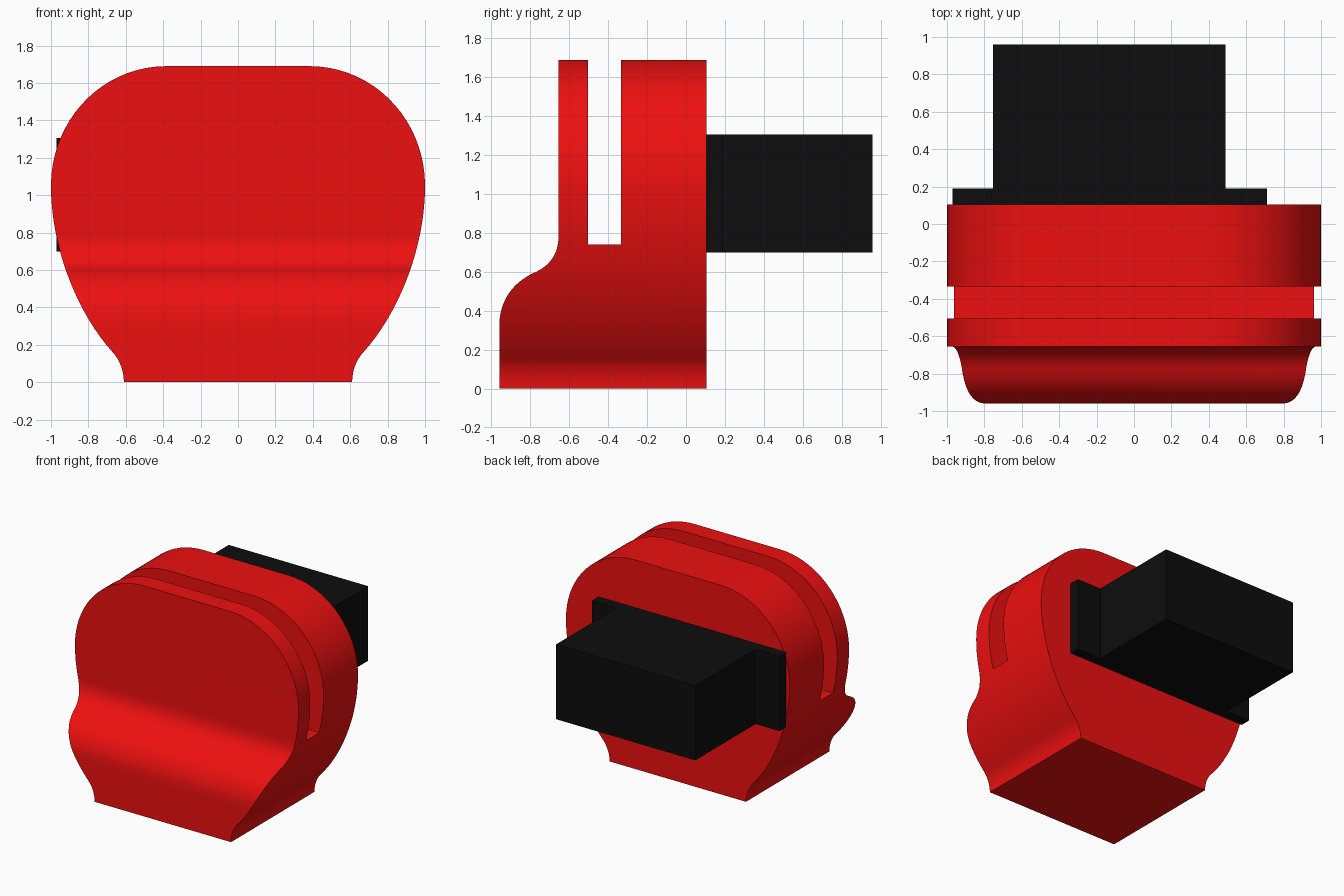
import bpy, bmesh
from math import radians
from mathutils import Vector
from mathutils.geometry import interpolate_bezier

if "Cube" in bpy.data.objects:
    bpy.data.objects.remove(bpy.data.objects["Cube"])


def material(name, colour):
    m = bpy.data.materials.new(name)
    m.diffuse_color = (*colour, 1)
    m.use_nodes = True
    m.node_tree.nodes["Principled BSDF"].inputs["Base Color"].default_value = m.diffuse_color
    return m


def curve(a, b, c, d, n=14):
    pts = interpolate_bezier(*(Vector((*p, 0)) for p in (a, b, c, d)), n)
    return [(p.x, p.y) for p in pts]


def chain(*parts):
    # join point runs, dropping repeated joints
    out = []
    for part in parts:
        out += part[1:] if out and Vector(out[-1]) == Vector(part[0]) else part
    return out


def prism(name, verts, offset):
    bm = bmesh.new()
    face = bm.faces.new([bm.verts.new(v) for v in verts])
    ext = bmesh.ops.extrude_face_region(bm, geom=[face])
    bmesh.ops.translate(bm, vec=offset, verts=[g for g in ext["geom"] if isinstance(g, bmesh.types.BMVert)])
    bmesh.ops.recalc_face_normals(bm, faces=bm.faces)
    me = bpy.data.meshes.new(name)
    bm.to_mesh(me)
    bm.free()
    ob = bpy.data.objects.new(name, me)
    bpy.context.collection.objects.link(ob)
    return ob


red = material("red", (0.85, 0.005, 0.005))
black = material("black", (0.004, 0.004, 0.004))

# Body outline seen from the front (x, z), mirrored about x = 0
half = chain(
    curve((0.61, 0), (0.61, 0.07), (0.64, 0.13), (0.67, 0.16), 8),
    curve((0.67, 0.16), (0.86, 0.37), (1, 0.72), (1, 1.05), 18),
    curve((1, 1.05), (1, 1.40), (0.73, 1.69), (0.38, 1.69), 20))
outline = half + [(-x, z) for x, z in reversed(half)]
body = prism("body", [(x, -1.1, z) for x, z in outline], (0, 1.205, 0))

# Side profile (y, z) with the slot and the flared foot
side = chain(
    [(0.105, -0.1), (0.105, 1.8), (-0.335, 1.8), (-0.335, 0.74),
     (-0.505, 0.74), (-0.505, 1.8), (-0.655, 1.8)],
    curve((-0.655, 0.79), (-0.655, 0.70), (-0.69, 0.64), (-0.77, 0.60)),
    curve((-0.77, 0.60), (-0.88, 0.555), (-0.96, 0.46), (-0.96, 0.32)),
    [(-0.96, -0.1)])
cutter = prism("side_cutter", [(-1.2, y, z) for y, z in side], (2.4, 0, 0))
cutter.hide_render = True

# Trim the back overshoot by keeping only the shared volume
mod = body.modifiers.new("side_shape", "BOOLEAN")
mod.operation = "INTERSECT"
mod.solver = "EXACT"
mod.object = cutter
bpy.context.view_layer.objects.active = body
body.select_set(True)
bpy.ops.object.modifier_apply(modifier=mod.name)
bpy.data.objects.remove(cutter)
bpy.ops.object.shade_smooth_by_angle(angle=radians(30))
body.data.materials.clear()
body.data.materials.append(red)


def box(name, x0, x1, y0, y1, z0, z1):
    ob = prism(name, [(x0, y0, z0), (x1, y0, z0), (x1, y0, z1), (x0, y0, z1)], (0, y1 - y0, 0))
    ob.data.materials.append(black)


# Rear mounting plate and block
box("back_plate", -0.97, 0.71, 0.105, 0.19, 0.70, 1.305)
box("rear_block", -0.755, 0.49, 0.19, 0.96, 0.70, 1.305)
